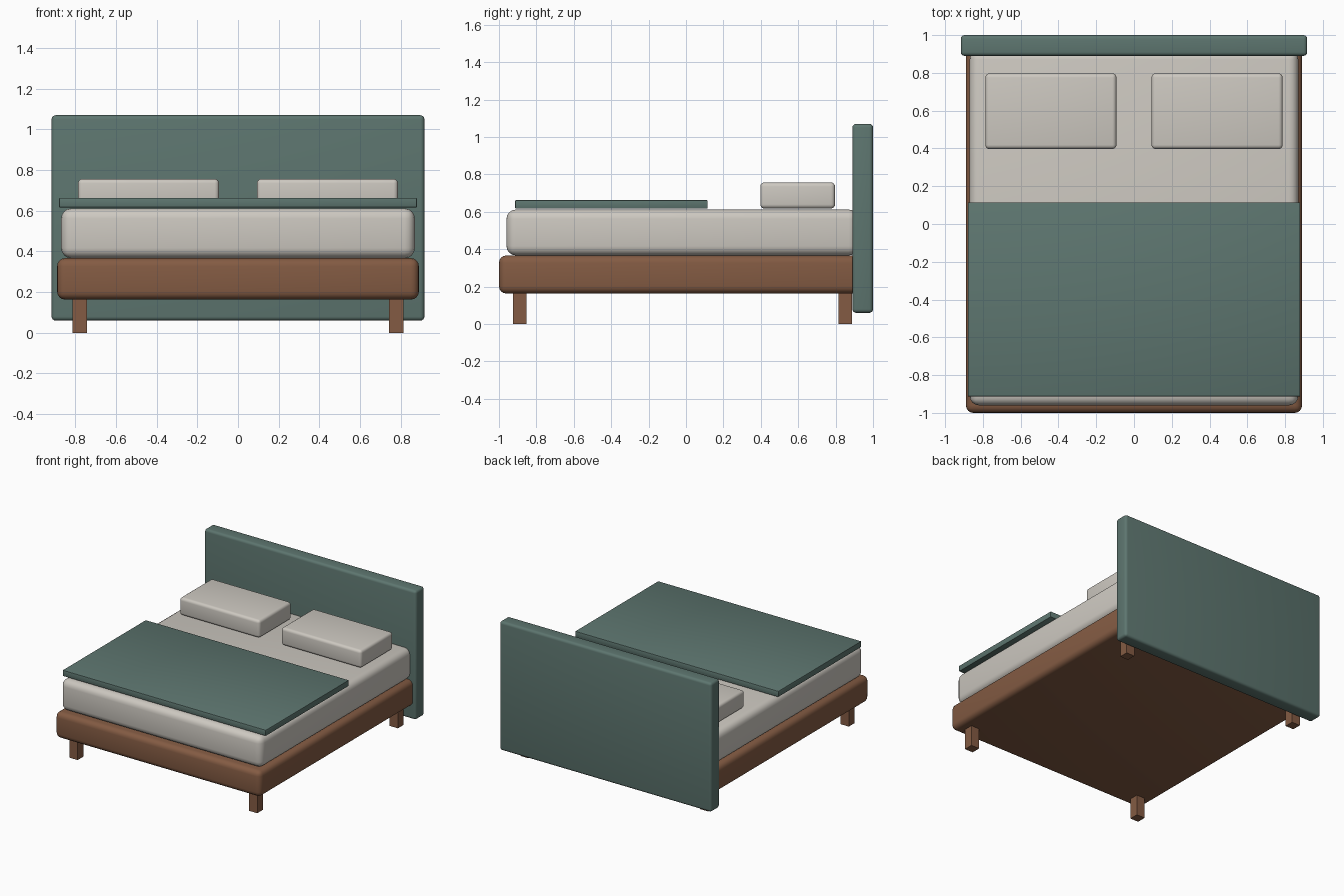
import bpy, math

if "Cube" in bpy.data.objects:
    bpy.data.objects.remove(bpy.data.objects["Cube"])

def material(name, rgb):
    m = bpy.data.materials.new(name)
    m.diffuse_color = (*rgb, 1)
    m.use_nodes = True
    m.node_tree.nodes["Principled BSDF"].inputs["Base Color"].default_value = m.diffuse_color
    return m

wood = material("wood", (0.23, 0.105, 0.056))
fabric = material("green_fabric", (0.11, 0.18, 0.16))
linen = material("linen", (0.61, 0.58, 0.53))

def box(name, x, y, z, mat, radius=0.0, segments=4):
    """Box spanning the given (min, max) ranges, with optional rounded edges."""
    spans = (x, y, z)
    bpy.ops.mesh.primitive_cube_add(size=1, location=[(a + b) / 2 for a, b in spans])
    ob = bpy.context.object
    ob.name = name
    ob.scale = [b - a for a, b in spans]
    bpy.ops.object.transform_apply(location=False, rotation=False, scale=True)
    ob.data.materials.append(mat)
    if radius:
        bev = ob.modifiers.new("round_edges", 'BEVEL')
        bev.width = radius
        bev.segments = segments
        bpy.ops.object.modifier_apply(modifier=bev.name)
        bpy.ops.object.shade_smooth_by_angle(angle=math.radians(35))
    return ob

# Main bed parts; frame and mattress run into the headboard
box("bed_frame", (-0.89, 0.89), (-1.0, 0.93), (0.163, 0.367), wood, 0.04)
box("mattress", (-0.87, 0.87), (-0.96, 0.92), (0.367, 0.612), linen, 0.05)
box("headboard", (-0.917, 0.917), (0.89, 1.0), (0.06, 1.07), fabric, 0.02)
box("blanket", (-0.88, 0.88), (-0.913, 0.115), (0.617, 0.663), fabric, 0.004, 2)

# Pillows and legs, mirrored left and right
for side, s in (("left", -1), ("right", 1)):
    px = sorted((s * 0.093, s * 0.787))
    box(f"pillow_{side}", px, (0.397, 0.797), (0.618, 0.757), linen, 0.022)
    lx = sorted((s * 0.742, s * 0.814))
    for end, y in (("front", (-0.924, -0.852)), ("back", (0.816, 0.888))):
        box(f"{end}_leg_{side}", lx, y, (0.0, 0.166), wood)
